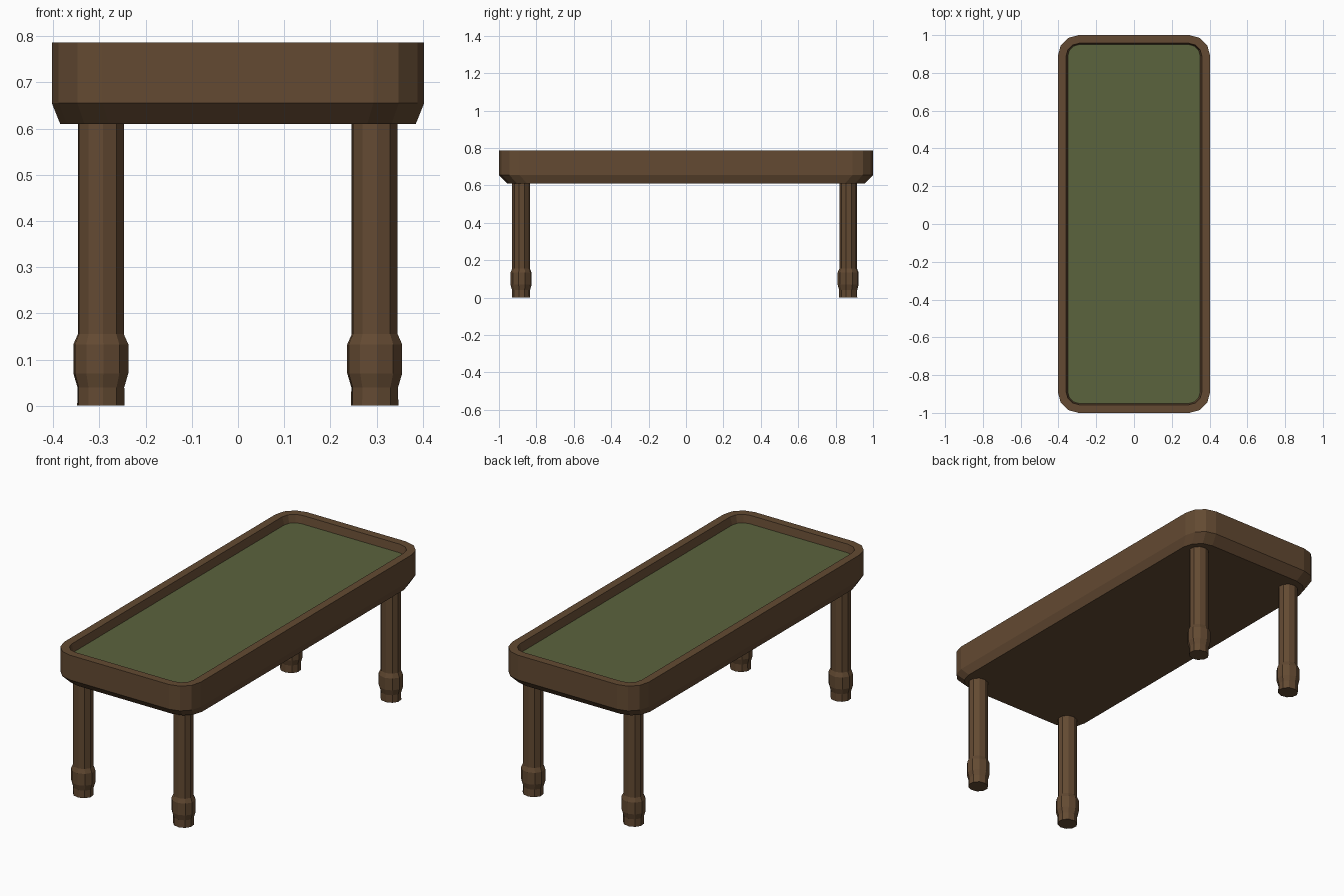
import bpy, bmesh, math

if "Cube" in bpy.data.objects:
    bpy.data.objects.remove(bpy.data.objects["Cube"])


def material(name, color):
    m = bpy.data.materials.new(name)
    m.diffuse_color = color
    m.use_nodes = True
    m.node_tree.nodes["Principled BSDF"].inputs["Base Color"].default_value = m.diffuse_color
    return m


wood = material("brown_wood", (0.125, 0.068, 0.032, 1))
felt = material("green_felt", (0.105, 0.125, 0.048, 1))


def rounded_rect(hx, hy, r, z, scale=1.0, seg=3):
    """Outline with equal corner steps, so that loops can be bridged."""
    pts = []
    for k, (sx, sy) in enumerate([(1, 1), (-1, 1), (-1, -1), (1, -1)]):
        for i in range(seg + 1):
            a = math.radians(90 * k + 90 * i / seg)
            pts.append(((sx * (hx - r) + r * math.cos(a)) * scale,
                        (sy * (hy - r) + r * math.sin(a)) * scale, z))
    return pts


def loft(name, loops, mat, cap_start=True, cap_end=True):
    """Skin a stack of matching closed loops."""
    bm = bmesh.new()
    rings = [[bm.verts.new(p) for p in loop] for loop in loops]
    n = len(rings[0])
    for a, b in zip(rings, rings[1:]):
        for i in range(n):
            j = (i + 1) % n
            bm.faces.new((a[i], a[j], b[j], b[i]))
    if cap_start:
        bm.faces.new(rings[0][::-1])
    if cap_end:
        bm.faces.new(rings[-1])
    mesh = bpy.data.meshes.new(name)
    bm.to_mesh(mesh)
    bm.free()
    mesh.materials.append(mat)
    ob = bpy.data.objects.new(name, mesh)
    bpy.context.collection.objects.link(ob)
    return ob


# Table body: tapered underside, outer wall, flat rim, inner wall
FELT_Z = 0.745
floor_loop = rounded_rect(0.35, 0.95, 0.06, FELT_Z)
loft("table_frame", [
    rounded_rect(0.403, 1.0, 0.11, 0.61, scale=0.955),
    rounded_rect(0.403, 1.0, 0.11, 0.655),
    rounded_rect(0.403, 1.0, 0.11, 0.787),
    rounded_rect(0.36, 0.957, 0.07, 0.787),
    floor_loop,
], wood, cap_end=False)

# Recessed playing surface
loft("felt_surface", [floor_loop], felt, cap_start=False)

# Ten-sided turned legs with a swollen foot: (radius, height)
profile = [(0.0525, 0), (0.052, 0.04), (0.061, 0.07),
           (0.061, 0.133), (0.051, 0.155), (0.051, 0.612)]


def leg(name, cx, cy):
    loops = []
    for r, z in profile:
        angles = [math.radians(36 * i - 95 + 10) for i in range(10)]
        loops.append([(cx + r * math.cos(a), cy + 0.93 * r * math.sin(a), z)
                      for a in angles])
    loft(name, loops, wood)


for side, x in (("left", -0.297), ("right", 0.296)):
    for end, y in (("front", -0.882), ("back", 0.867)):
        leg(f"{end}_{side}_leg", x, y)
